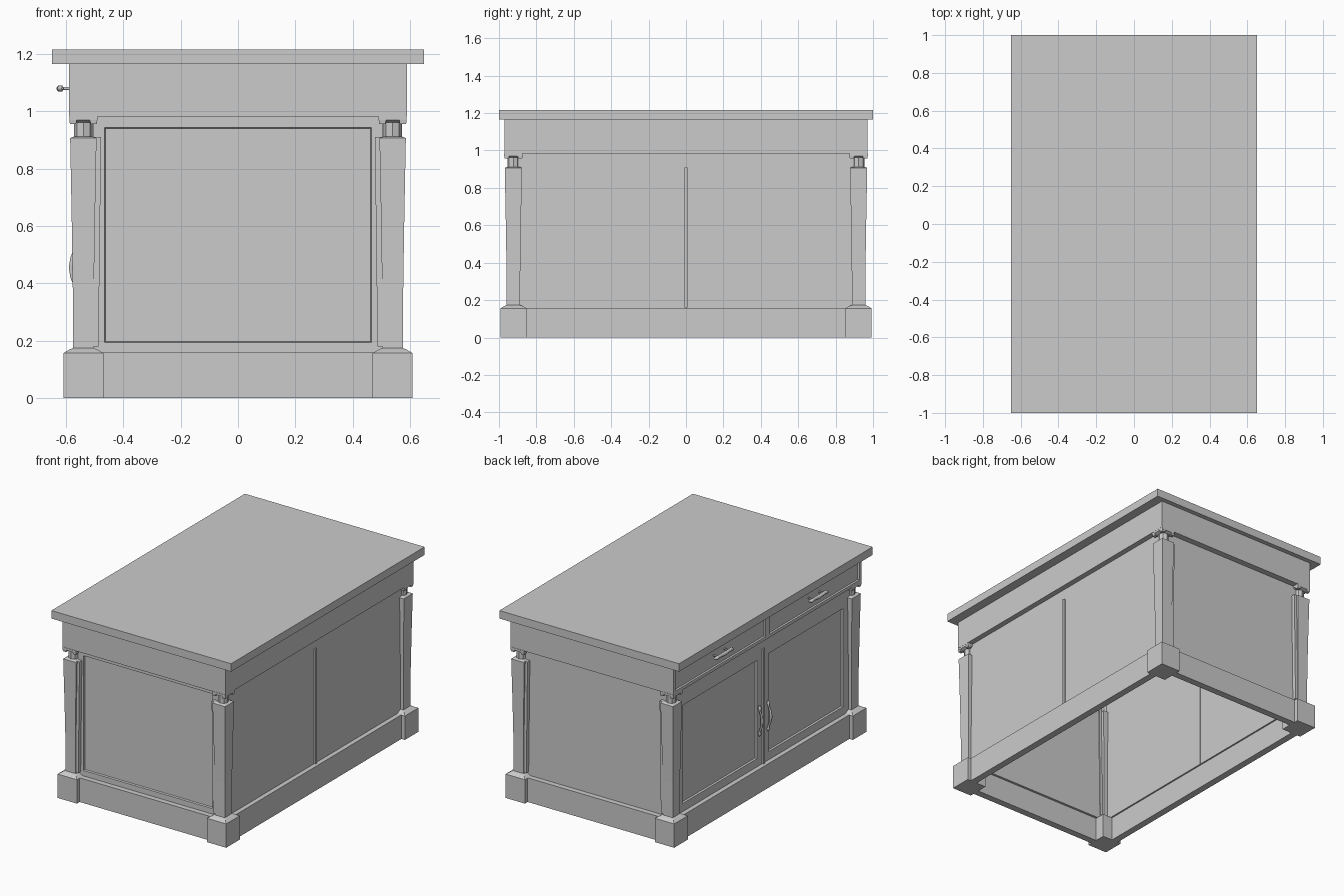
import bpy, bmesh, math
from mathutils import Vector

if "Cube" in bpy.data.objects:
    bpy.data.objects.remove(bpy.data.objects["Cube"])


def finish(name, bm):
    bmesh.ops.recalc_face_normals(bm, faces=bm.faces)
    me = bpy.data.meshes.new(name)
    bm.to_mesh(me)
    bm.free()
    ob = bpy.data.objects.new(name, me)
    bpy.context.collection.objects.link(ob)
    return ob


def box(name, lo, hi, inset=0, depth=0, facing=None):
    """Box from corner to corner; the face along 'facing' can get a sunk panel."""
    bm = bmesh.new()
    bmesh.ops.create_cube(bm, size=1)
    lo, hi = Vector(lo), Vector(hi)
    for v in bm.verts:
        v.co = Vector([(l + h) / 2 + c * (h - l) for l, h, c in zip(lo, hi, v.co)])
    bm.normal_update()
    if facing:
        d = Vector(facing)
        face = max(bm.faces, key=lambda f: f.normal.dot(d))
        bmesh.ops.inset_region(bm, faces=[face], thickness=inset)
        bmesh.ops.inset_region(bm, faces=[face], thickness=0.004)
        for v in face.verts:
            v.co -= d * depth
    return finish(name, bm)


def loft(name, x, y, sections, sides=4, turn=math.pi / 4):
    """Stack of regular polygons given as (radius, z)."""
    bm = bmesh.new()
    rings = []
    for r, z in sections:
        rings.append([bm.verts.new((x + r * math.cos(turn + i * math.tau / sides),
                                    y + r * math.sin(turn + i * math.tau / sides), z))
                      for i in range(sides)])
    for a, b in zip(rings, rings[1:]):
        for i in range(sides):
            j = (i + 1) % sides
            bm.faces.new((a[i], a[j], b[j], b[i]))
    bm.faces.new(rings[0])
    bm.faces.new(rings[-1])
    return finish(name, bm)


def square(sections):
    """Half widths to corner radii."""
    return [(h * math.sqrt(2), z) for h, z in sections]


def pull(name, origin, along, strokes, thick):
    """Handle made of bevelled strokes; points are (along, outwards, radius)."""
    cu = bpy.data.curves.new(name, 'CURVE')
    cu.dimensions = '3D'
    cu.bevel_depth = thick
    cu.bevel_resolution = 1
    cu.use_fill_caps = True
    for pts in strokes:
        sp = cu.splines.new('POLY')
        sp.points.add(len(pts) - 1)
        for p, (u, out, r) in zip(sp.points, pts):
            co = Vector(origin) + Vector(along) * u + Vector((-out, 0, 0))
            p.co = (*co, 1)
            p.radius = r
    ob = bpy.data.objects.new(name, cu)
    bpy.context.collection.objects.link(ob)


# Worktop and frieze
box("worktop", (-0.65, -1, 1.165), (0.65, 1, 1.217))
box("frieze", (-0.57, -0.97, 0.983), (0.59, 0.97, 1.165))

# Walls: sunk panel at the front end, plain back and right side
WX, WY = 0.555, 0.93
box("front_end_panel", (-0.505, -WY, 0.155), (0.505, -WY + 0.025, 0.983),
    0.055, 0.012, (0, -1, 0))
box("back_end_panel", (-0.54, WY - 0.025, 0.155), (0.54, WY, 0.983))
box("right_side_panel", (WX - 0.025, -0.92, 0.155), (WX, 0.92, 0.983))
box("right_side_divider", (WX - 0.01, -0.008, 0.16), (WX + 0.012, 0.008, 0.91))
box("left_top_rail", (-WX, -0.9, 0.91), (-WX + 0.025, 0.9, 0.983))
box("left_divider", (-WX - 0.012, -0.008, 0.16), (-WX + 0.01, 0.008, 0.91))

# Skirting boards
for s, side in ((-1, "left"), (1, "right")):
    xs = sorted((s * 0.54, s * 0.585))
    box(side + "_skirting", (xs[0], -0.9, 0), (xs[1], 0.9, 0.158))
for s, side in ((-1, "front"), (1, "back")):
    ys = sorted((s * 0.92, s * 0.965))
    box(side + "_skirting", (-0.52, ys[0], 0), (0.52, ys[1], 0.158))

# Doors, drawers and their pulls on the left side
for s, side in ((-1, "front"), (1, "back")):
    ys = sorted((s * 0.002, s * 0.885))
    box(side + "_door", (-WX, ys[0], 0.155), (-WX + 0.025, ys[1], 0.91),
        0.08, 0.012, (-1, 0, 0))
    ys = sorted((0, s * 0.97))
    box(side + "_drawer", (-0.59, ys[0], 0.983), (-0.568, ys[1], 1.165),
        0.03, 0.01, (-1, 0, 0))
    bar = [(-0.095, 0.022, 0.5), (-0.08, 0.03, 1.4), (-0.055, 0.028, 1.1), (0, 0.032, 1.4),
           (0.055, 0.028, 1.1), (0.08, 0.03, 1.4), (0.095, 0.022, 0.5)]
    stems = [[(u, -0.012, 0.6), (u, 0.028, 0.6)] for u in (-0.055, 0.055)]
    pull(side + "_drawer_pull", (-0.59, s * 0.49, 1.08), (0, 1, 0), [bar] + stems, 0.009)
    arc = [(-0.1, 0.008, 0.6), (-0.085, 0.01, 1.6), (-0.065, 0.012, 0.9), (-0.035, 0.024, 1),
           (0, 0.028, 1.3), (0.035, 0.024, 1), (0.065, 0.012, 0.9), (0.085, 0.01, 1.6),
           (0.1, 0.008, 0.6)]
    stems = [[(u, -0.008, 0.7), (u, 0.01, 0.7)] for u in (-0.08, 0.08)]
    pull(side + "_door_pull", (-WX, s * 0.045, 0.455), (0, 0, 1), [arc] + stems, 0.007)

# Corner posts: plinth block, tapered shaft, octagonal neck, capital
for sx, a in ((-1, "left"), (1, "right")):
    for sy, b in ((-1, "front"), (1, "back")):
        n, x, y = f"{b}_{a}_", sx * 0.54, sy * 0.923
        loft(n + "plinth", x, y, square([(0.07, 0), (0.07, 0.156), (0.05, 0.168), (0.036, 0.174)]))
        loft(n + "shaft", x, y, square([(0.036, 0.17), (0.037, 0.4), (0.041, 0.65),
                                        (0.046, 0.907), (0.03, 0.913)]))
        loft(n + "neck", x, y, [(0.032, 0.905), (0.032, 0.97)], 8, 0)
        loft(n + "capital", x, y, square([(0.034, 0.962), (0.049, 0.97), (0.049, 0.985)]))
        for cx in (-1, 1):
            for cy in (-1, 1):
                loft(n + "capital_corner", x + cx * 0.036, y + cy * 0.036,
                     square([(0.011, 0.957), (0.013, 0.972)]))
        # slim tapered strip beside the shaft on the end walls
        strip = box(n + "strip", (x - 0.02, y - 0.03, 0.18), (x + 0.02, y + 0.03, 0.91))
        for v in strip.data.vertices:
            inner = (v.co.x - x) * sx < 0
            v.co.x = sx * ((0.478 if v.co.z > 0.5 else 0.487) if inner else 0.53)
            v.co.y = sy * (0.955 if (v.co.y - y) * sy > 0 else 0.9)
